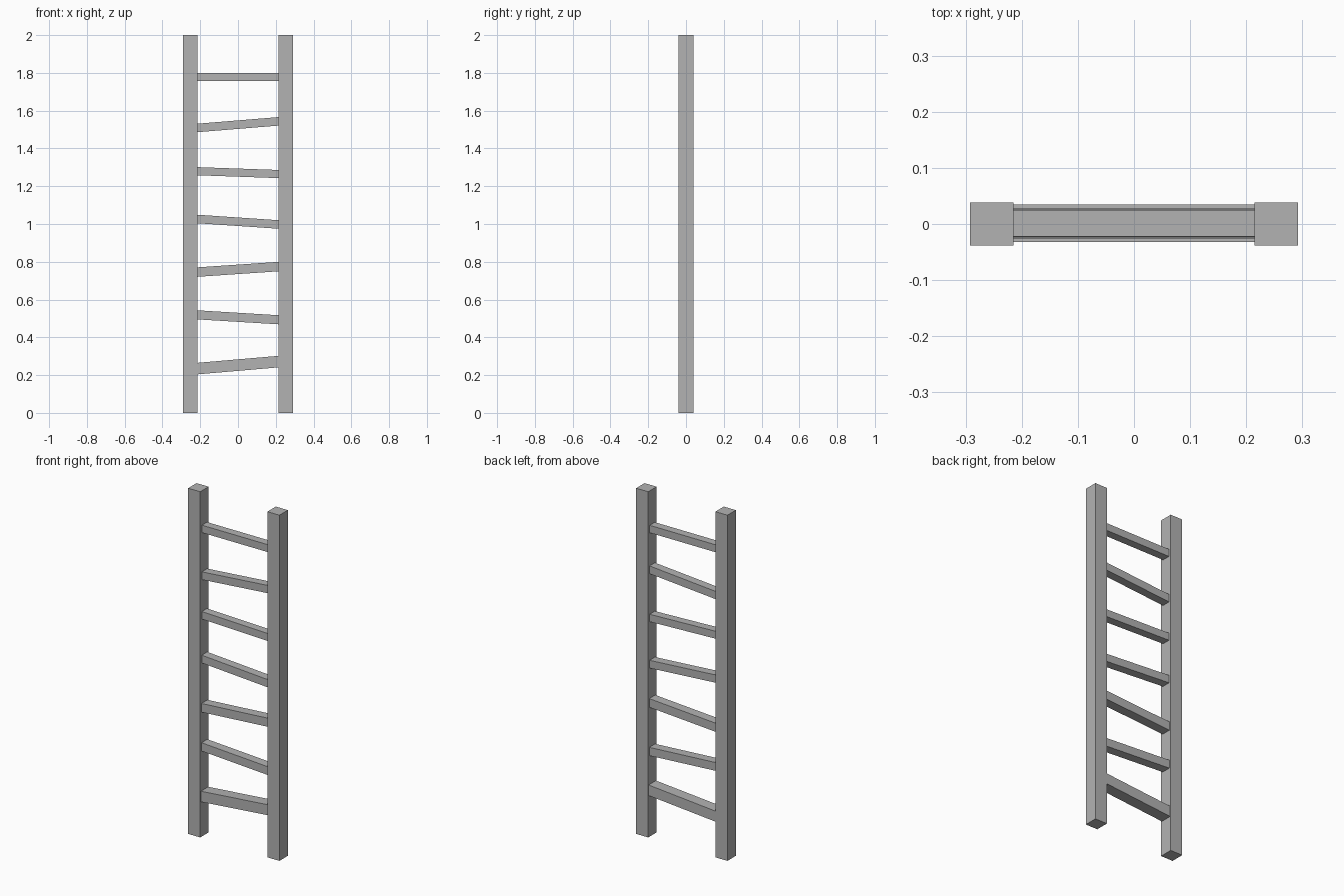
import bpy

cube = bpy.data.objects.get("Cube")
if cube:
    bpy.data.objects.remove(cube, do_unlink=True)

GREY = (0.45, 0.45, 0.45, 1.0)
grey = bpy.data.materials.new("plain_grey")
grey.use_nodes = True
grey.diffuse_color = GREY
grey.node_tree.nodes["Principled BSDF"].inputs["Base Color"].default_value = GREY

HEIGHT = 2.0
RAIL = 0.077       # square section of the rails
RAIL_X = 0.2535    # rail centre
INNER_X = 0.215    # inner face of the rails


def bar(name, size, location, rise=0.0):
    """Box whose +x end sits higher than its -x end by rise."""
    bpy.ops.mesh.primitive_cube_add(size=1, location=location)
    obj = bpy.context.object
    obj.name = obj.data.name = name
    for v in obj.data.vertices:
        tilt = v.co.x * rise
        v.co = (v.co.x * size[0], v.co.y * size[1], v.co.z * size[2] + tilt)
    obj.data.materials.append(grey)
    return obj


# Upright rails
for side, sign in (("left", 1), ("right", -1)):
    bar(side + "_rail", (RAIL, RAIL, HEIGHT), (sign * RAIL_X, 0, HEIGHT / 2))

# Crooked rungs, bottom to top: centre height, rise, thickness, depth
rungs = [
    (0.253, 0.037, 0.061, 0.067),
    (0.506, -0.026, 0.048, 0.053),
    (0.760, 0.029, 0.050, 0.055),
    (1.012, -0.029, 0.045, 0.050),
    (1.272, -0.015, 0.043, 0.048),
    (1.526, 0.035, 0.045, 0.049),
    (1.779, 0.0, 0.043, 0.047),
]
for i, (z, rise, thick, depth) in enumerate(rungs, 1):
    bar(f"rung_{i}", (2 * INNER_X, depth, thick), (0, 0.001, z), rise)
